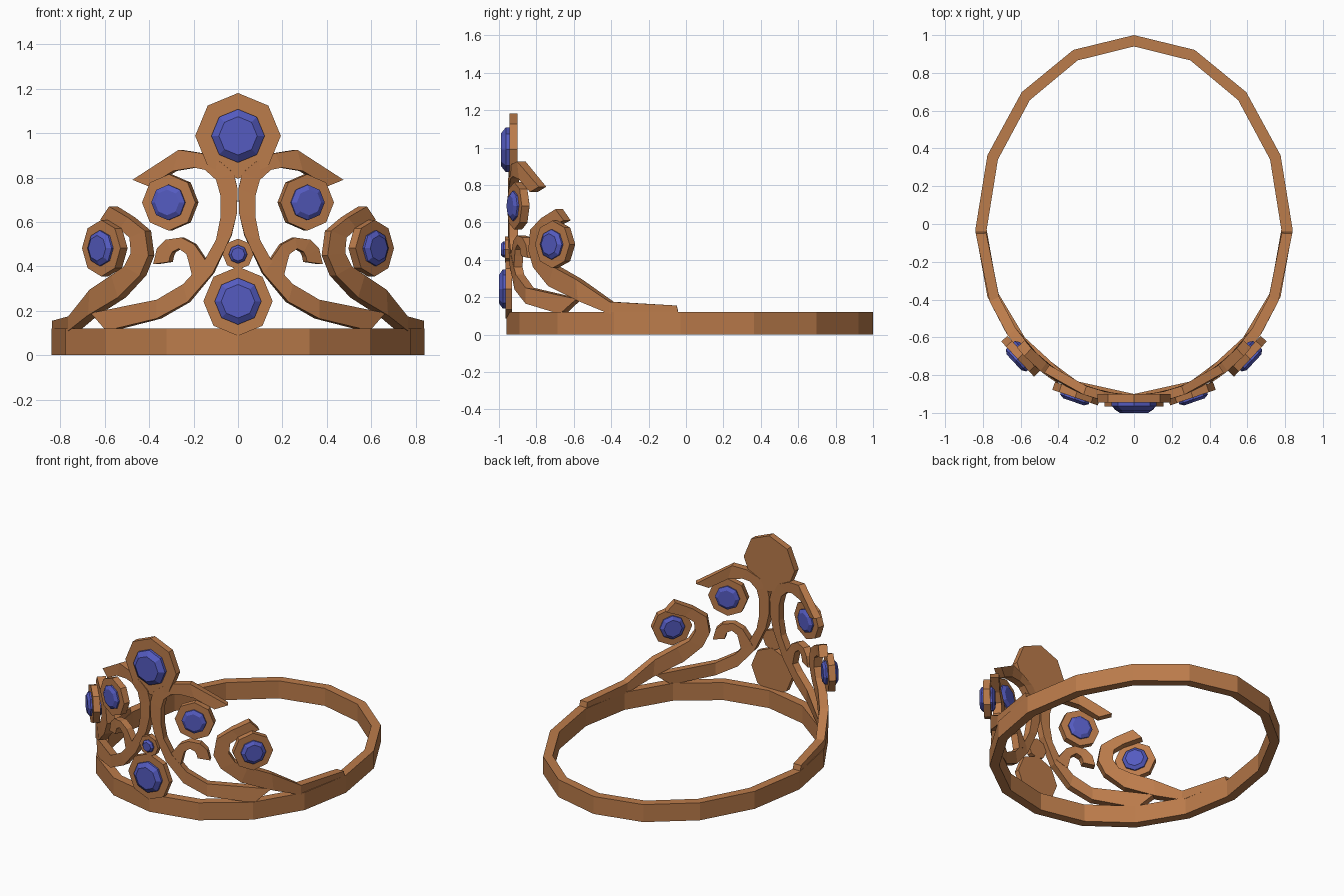
import bpy, bmesh, math
from mathutils import Vector, Matrix

if "Cube" in bpy.data.objects:
    bpy.data.objects.remove(bpy.data.objects["Cube"])

# Materials
def material(name, rgb):
    m = bpy.data.materials.new(name)
    m.diffuse_color = (*rgb, 1)
    m.use_nodes = True
    m.node_tree.nodes["Principled BSDF"].inputs["Base Color"].default_value = m.diffuse_color
    return m

gold = material("copper_gold", (0.50, 0.20, 0.07))
blue = material("blue_gem", (0.09, 0.105, 0.53))

A, B, BACK, CY = 0.84, 0.93, 1.03, -0.03   # half-ellipses of the band

def finish(name, bm, mat):
    bmesh.ops.recalc_face_normals(bm, faces=bm.faces)
    me = bpy.data.meshes.new(name)
    bm.to_mesh(me)
    bm.free()
    me.materials.append(mat)
    ob = bpy.data.objects.new(name, me)
    bpy.context.collection.objects.link(ob)
    return ob

def on_band(t, z, inset=0.0):
    """Point on the band; angle t is measured from the front."""
    b = B if math.cos(t) >= 0 else BACK
    return Vector(((A - inset) * math.sin(t), CY - (b - inset) * math.cos(t), z))

def sweep(name, sections, closed=False):
    """Skin a list of four-point cross-sections."""
    bm = bmesh.new()
    rows = [[bm.verts.new(p) for p in s] for s in sections]
    n = len(rows)
    for i in range(n if closed else n - 1):
        r, s = rows[i], rows[(i + 1) % n]
        for j in range(4):
            k = (j + 1) % 4
            bm.faces.new((r[j], r[k], s[k], s[j]))
    if not closed:
        bm.faces.new(rows[0])
        bm.faces.new(rows[-1])
    return finish(name, bm, gold)

# Head band
sweep("head_band", [[on_band(t, 0), on_band(t, 0.12), on_band(t, 0.12, 0.06), on_band(t, 0, 0.06)]
                    for t in [math.tau * i / 16 for i in range(16)]], closed=True)

def scroll(name, pairs, to_angle, side, inset=0.008, depth=0.048):
    """Flat ribbon between two edges, wrapped onto the band curve."""
    secs = []
    for (p, z1, q, z2) in pairs:
        a, b = side * to_angle(p), side * to_angle(q)
        secs.append([on_band(a, z1, inset), on_band(b, z2, inset),
                     on_band(b, z2, inset + depth), on_band(a, z1, inset + depth)])
    sweep(name, secs)

def from_x(x):
    return math.asin(x / A)

def from_y(y):
    return math.acos((CY - y) / B)

# Edge pairs: (outer edge, height, inner edge, height)
centre = [(.67, .19, .60, .11), (.37, .25, .37, .165), (.25, .32, .23, .24), (.157, .42, .115, .37),
          (.10, .52, .03, .54), (.08, .62, .005, .64), (.08, .72, .002, .75), (.10, .79, .02, .82),
          (.15, .835, .08, .87), (.20, .845, .17, .91), (.295, .83, .27, .925), (.41, .762, .48, .79)]
tendril = [(.21, .36, .13, .40), (.225, .42, .15, .43), (.235, .455, .20, .50), (.27, .48, .26, .53),
           (.30, .465, .33, .52), (.31, .445, .37, .48), (.315, .42, .387, .41)]
side_pairs = [(-.04, .11, -.05, .155), (-.41, .11, -.41, .175), (-.58, .18, -.59, .295),
              (-.74, .26, -.71, .36), (-.82, .36, -.765, .40), (-.845, .45, -.79, .46),
              (-.835, .56, -.785, .53), (-.78, .62, -.745, .57), (-.70, .67, -.655, .61)]

for s, tag in ((1, "right"), (-1, "left")):
    scroll("centre_scroll_" + tag, centre, from_x, s)
    scroll("tendril_" + tag, tendril, from_x, s, inset=0.01)
    scroll("side_scroll_" + tag, side_pairs, from_y, s, inset=0.002, depth=0.056)

def octagon_stack(name, levels, frame, mat):
    """Octagonal solid from (depth, radius) levels along the frame's axis."""
    bm = bmesh.new()
    rows = [[bm.verts.new(frame @ Vector((r * math.sin(i * math.pi / 4), -d, r * math.cos(i * math.pi / 4))))
             for i in range(8)] for d, r in levels]
    for r, q in zip(rows, rows[1:]):
        for i in range(8):
            k = (i + 1) % 8
            bm.faces.new((r[i], r[k], q[k], q[i]))
    bm.faces.new(rows[0])
    bm.faces.new(rows[-1])
    return finish(name, bm, mat)

def jewel(name, pos, turn, plate_r, gem_r, thick, rise, double):
    """Octagonal setting with a faceted gem; pos is the plate's mid point."""
    frame = Matrix.Translation(pos) @ Matrix.Rotation(turn, 4, 'Z')
    h = thick / 2
    octagon_stack(name + "_setting", [(-h, plate_r), (h, plate_r)], frame, gold)
    top = [(h + rise * .4, gem_r), (h + rise, gem_r * .72)]
    back = [(-h - rise, gem_r * .72), (-h - rise * .4, gem_r)] if double else [(0, gem_r)]
    octagon_stack(name + "_gem", back + top, frame, blue)

# Jewels on the centre line
jewel("top_jewel", (0, -.923, .988), 0, .193, .12, .044, .045, False)
jewel("bottom_jewel", (0, -.948, .243), 0, .156, .105, .036, .034, False)
jewel("small_jewel", (0, -.95, .455), 0, .07, .042, .036, .022, False)

# Jewels held by the scrolls
for s, tag in ((1, "right"), (-1, "left")):
    jewel("middle_jewel_" + tag, (s * .305, -.898, .688), s * .33, .127, .08, .044, .024, True)
    jewel("side_jewel_" + tag, (s * .60, -.70, .482), s * .82, .127, .08, .044, .026, True)
